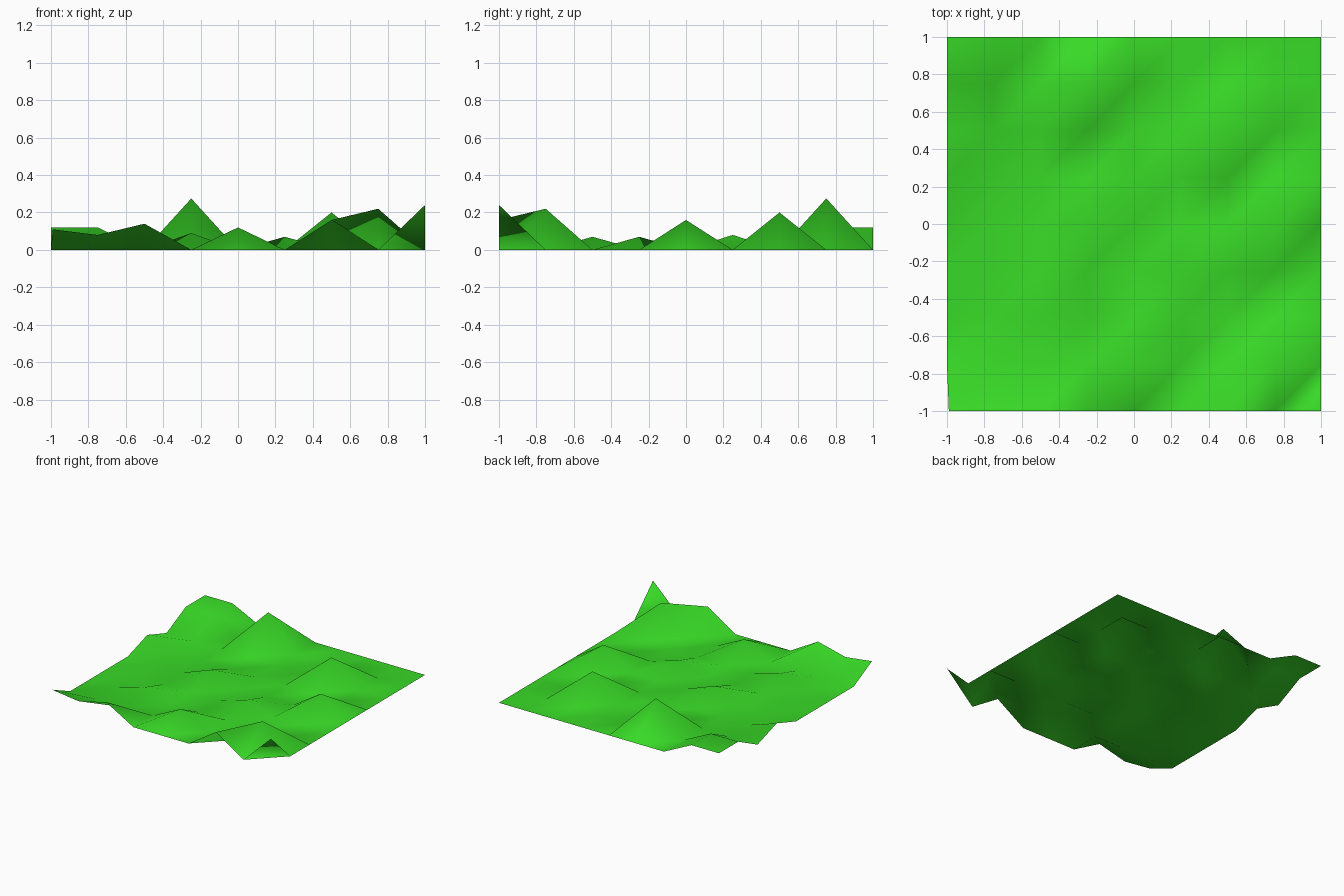
import bpy
import bmesh

cube = bpy.data.objects.get("Cube")
if cube:
    bpy.data.objects.remove(cube, do_unlink=True)

CELLS = 8
STEP = 2 / CELLS

# Raised points of the land: (x, y) -> height, everything else lies flat
hills = {
    # front rim
    (-1, -1): 0.11, (-0.75, -1): 0.08, (-0.5, -1): 0.14,
    (0.5, -1): 0.16, (1, -1): 0.24,
    # front hills
    (0, -0.75): 0.12, (0.75, -0.75): 0.22, (-0.5, -0.5): 0.07,
    # middle hills
    (0.25, -0.25): 0.07, (-0.25, 0): 0.09, (0.75, 0): 0.16,
    (-1, 0.25): 0.08, (0.5, 0.5): 0.20,
    # tallest peak
    (-0.25, 0.75): 0.275,
    # back plateau
    (-1, 0.75): 0.12, (-0.75, 0.75): 0.12, (-1, 1): 0.12, (-0.75, 1): 0.12,
}

# Grass colour
grass = bpy.data.materials.new("grass_green")
grass.use_nodes = True
colour = (0.04, 0.7, 0.02, 1)
grass.diffuse_color = colour
shader = grass.node_tree.nodes["Principled BSDF"]
shader.inputs["Base Color"].default_value = colour
shader.inputs["Roughness"].default_value = 0.9

# Land sheet: a square grid, each cell cut along the same diagonal
bm = bmesh.new()
grid = []
for row in range(CELLS + 1):
    y = row * STEP - 1
    line = []
    for col in range(CELLS + 1):
        x = col * STEP - 1
        line.append(bm.verts.new((x, y, hills.get((x, y), 0))))
    grid.append(line)

for row in range(CELLS):
    for col in range(CELLS):
        sw, se = grid[row][col], grid[row][col + 1]
        nw, ne = grid[row + 1][col], grid[row + 1][col + 1]
        bm.faces.new((sw, se, ne))
        bm.faces.new((sw, ne, nw))

# The front corner is pulled in slightly
grid[0][0].co.x += 0.01

for face in bm.faces:
    face.smooth = True

mesh = bpy.data.meshes.new("hilly_ground")
bm.to_mesh(mesh)
bm.free()
mesh.materials.append(grass)
ground = bpy.data.objects.new("hilly_ground", mesh)
bpy.context.collection.objects.link(ground)
